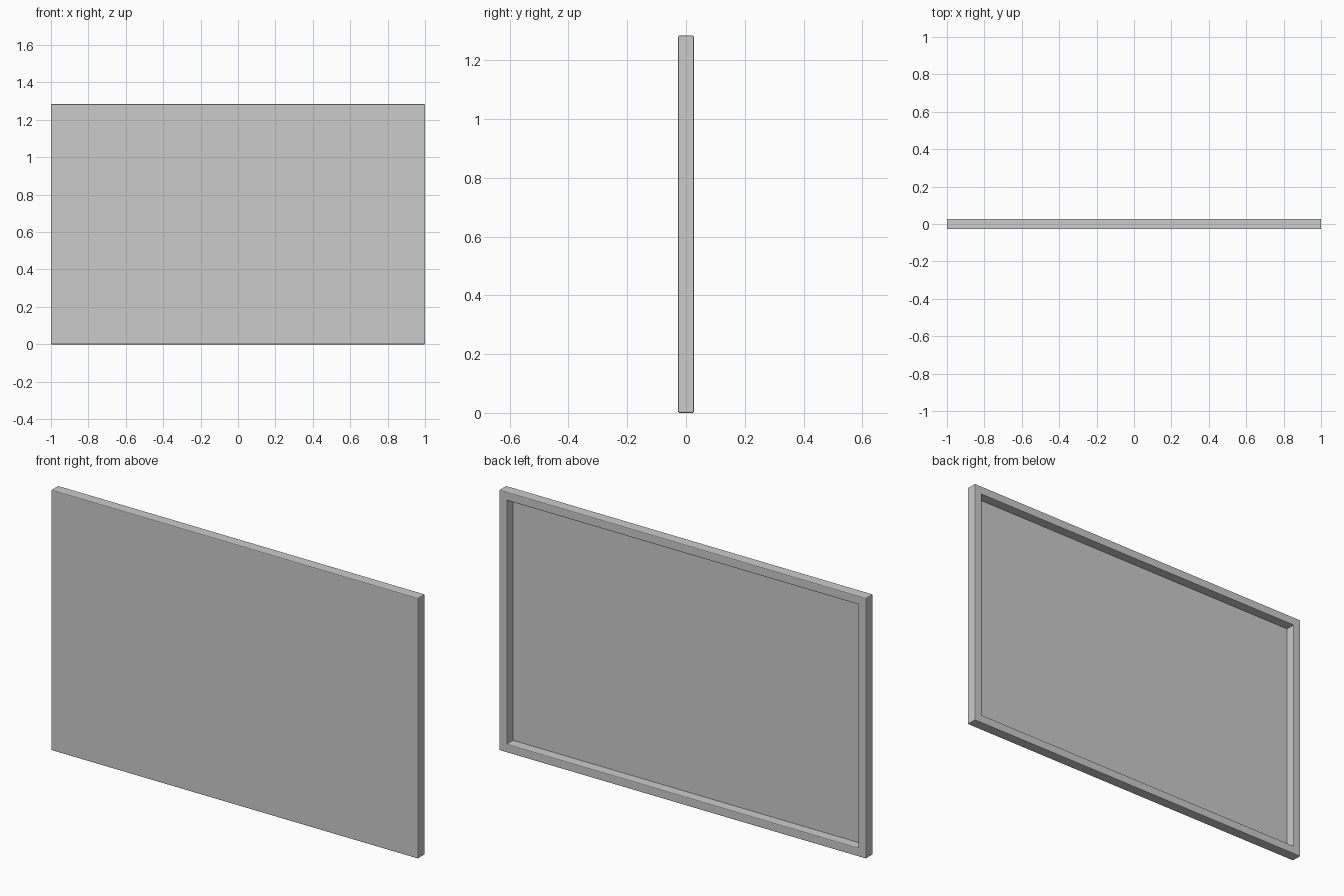
import bpy, bmesh
from mathutils import Matrix

if "Cube" in bpy.data.objects:
    bpy.data.objects.remove(bpy.data.objects["Cube"])

WIDTH, DEPTH, HEIGHT = 2.0, 0.054, 1.284
RIM, RECESS, BEVEL = 0.042, 0.048, 0.004

bm = bmesh.new()

# Flat slab standing on the floor
bmesh.ops.create_cube(bm, size=1, matrix=Matrix.Translation((0, 0, HEIGHT / 2))
                      @ Matrix.Diagonal((WIDTH, DEPTH, HEIGHT, 1)))

# Rectangular recess in the back, leaving a raised rim
back = max(bm.faces, key=lambda f: f.calc_center_median().y)
bmesh.ops.inset_region(bm, faces=[back], thickness=RIM, use_even_offset=True)
floor = bmesh.ops.extrude_discrete_faces(bm, faces=[back])["faces"][0]
bmesh.ops.translate(bm, verts=floor.verts, vec=(0, -RECESS, 0))
bmesh.ops.recalc_face_normals(bm, faces=bm.faces)
bm.normal_update()

# Softened outer edges and recess lip
lips = [e for e in bm.edges if e.calc_face_angle_signed(0) > 1]
bmesh.ops.bevel(bm, geom=lips, offset=BEVEL, segments=2, profile=0.5,
                affect='EDGES', clamp_overlap=True)

mesh = bpy.data.meshes.new("framed_panel")
bm.to_mesh(mesh)
bm.free()
panel = bpy.data.objects.new("framed_panel", mesh)
bpy.context.collection.objects.link(panel)
